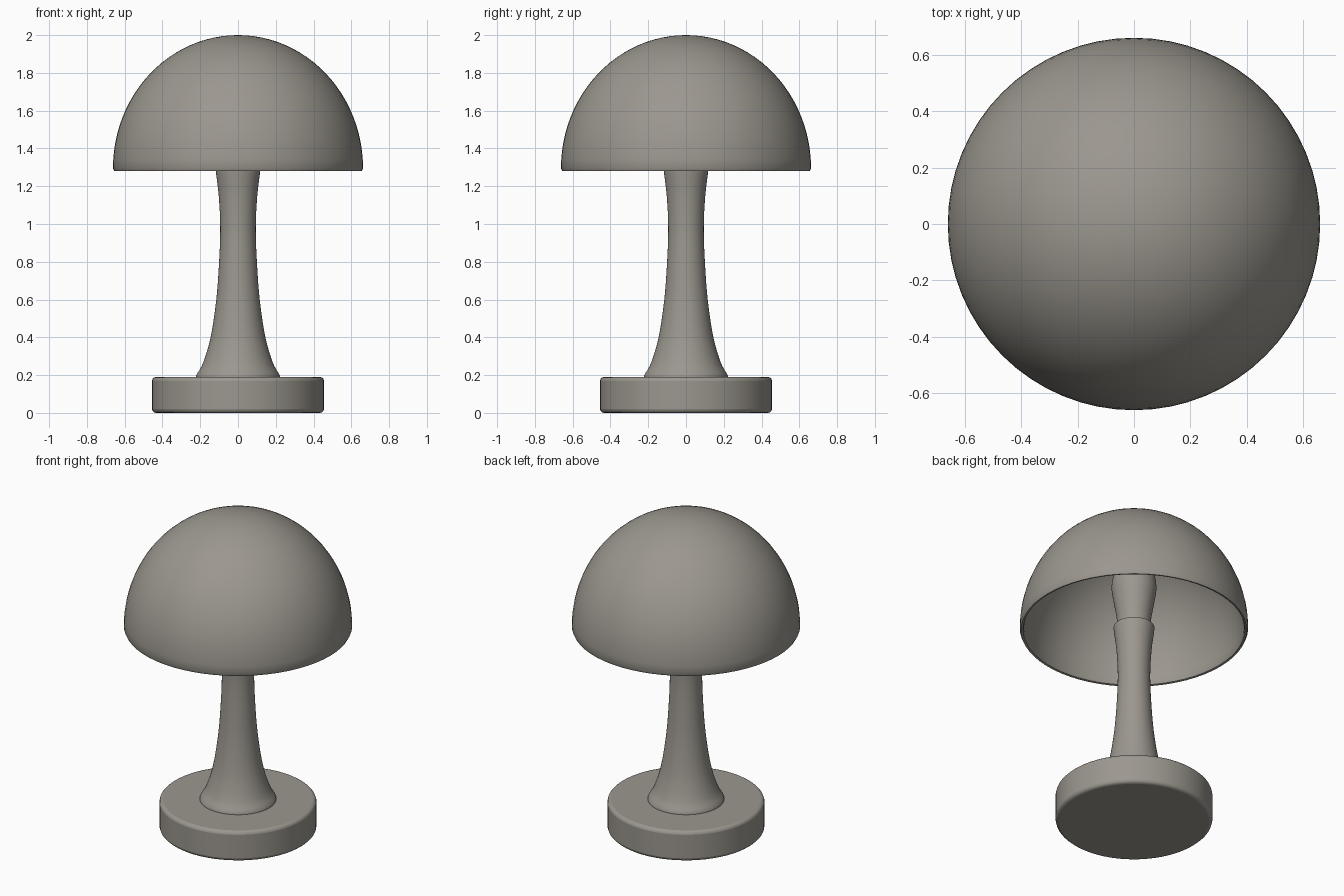
import bpy, bmesh, math

cube = bpy.data.objects.get("Cube")
if cube:
    bpy.data.objects.remove(cube, do_unlink=True)

SIDES = 64
metal = bpy.data.materials.new("warm grey")
metal.use_nodes = True
colour = (0.33, 0.31, 0.275, 1)
metal.diffuse_color = colour
metal.node_tree.nodes["Principled BSDF"].inputs["Base Color"].default_value = colour


def smooth_profile(points, steps=4):
    """Pass a Catmull-Rom curve through (radius, height) points."""
    ext = [points[0]] + points + [points[-1]]
    out = []
    for a, b, c, d in zip(ext, ext[1:], ext[2:], ext[3:]):
        for s in range(steps):
            t = s / steps
            out.append(tuple(
                0.5 * (2 * q + (r - p) * t + (2 * p - 5 * q + 4 * r - u) * t ** 2
                       + (3 * q - p - 3 * r + u) * t ** 3)
                for p, q, r, u in zip(a, b, c, d)))
    return out + [points[-1]]


def lathe(name, profile):
    """Spin a (radius, height) profile about the z axis."""
    bm = bmesh.new()
    verts = [bm.verts.new((r, 0, z)) for r, z in profile]
    edges = [bm.edges.new(pair) for pair in zip(verts, verts[1:])]
    bmesh.ops.spin(bm, geom=verts + edges, cent=(0, 0, 0), axis=(0, 0, 1),
                   angle=math.tau, steps=SIDES, use_merge=True)
    bmesh.ops.remove_doubles(bm, verts=bm.verts, dist=0.0005)
    bmesh.ops.recalc_face_normals(bm, faces=bm.faces)
    mesh = bpy.data.meshes.new(name)
    bm.to_mesh(mesh)
    bm.free()
    mesh.materials.append(metal)
    obj = bpy.data.objects.new(name, mesh)
    bpy.context.collection.objects.link(obj)
    bpy.ops.object.select_all(action="DESELECT")
    obj.select_set(True)
    bpy.context.view_layer.objects.active = obj
    bpy.ops.object.shade_smooth_by_angle(angle=math.radians(40))
    return obj


# Round foot with softened edges
foot = lathe("foot", [(0, 0), (0.455, 0), (0.455, 0.19), (0, 0.19)])
bevel = foot.modifiers.new("soft edges", "BEVEL")
bevel.width = 0.02
bevel.segments = 3
bevel.limit_method = "ANGLE"

# Flared stem, closed at both ends
stem = smooth_profile([(0.222, 0.185), (0.218, 0.205), (0.185, 0.265), (0.145, 0.4),
                       (0.115, 0.6), (0.1, 0.8), (0.094, 0.98), (0.102, 1.15),
                       (0.118, 1.285), (0.113, 1.3)])
lathe("stem", [(0, 0.185)] + stem + [(0, 1.3)])

# Bulb standing on the stem
bulb = smooth_profile([(0.095, 1.295), (0.1, 1.36), (0.118, 1.47), (0.13, 1.56),
                       (0.118, 1.64), (0.075, 1.69), (0, 1.71)])
lathe("bulb", [(0, 1.295)] + bulb)


def dome(radius, height, base, count=24):
    """Quarter ellipse from the rim up to the crown."""
    return [(radius * math.cos(i * math.pi / 2 / count),
             base + height * math.sin(i * math.pi / 2 / count)) for i in range(count + 1)]


# Hollow shade with a rounded rim
outer = dome(0.662, 0.705, 1.295)
inner = dome(0.638, 0.68, 1.295)
rim = [(0.638, 1.295), (0.643, 1.283), (0.655, 1.28)]
lathe("shade", inner[::-1] + rim[1:] + outer)
